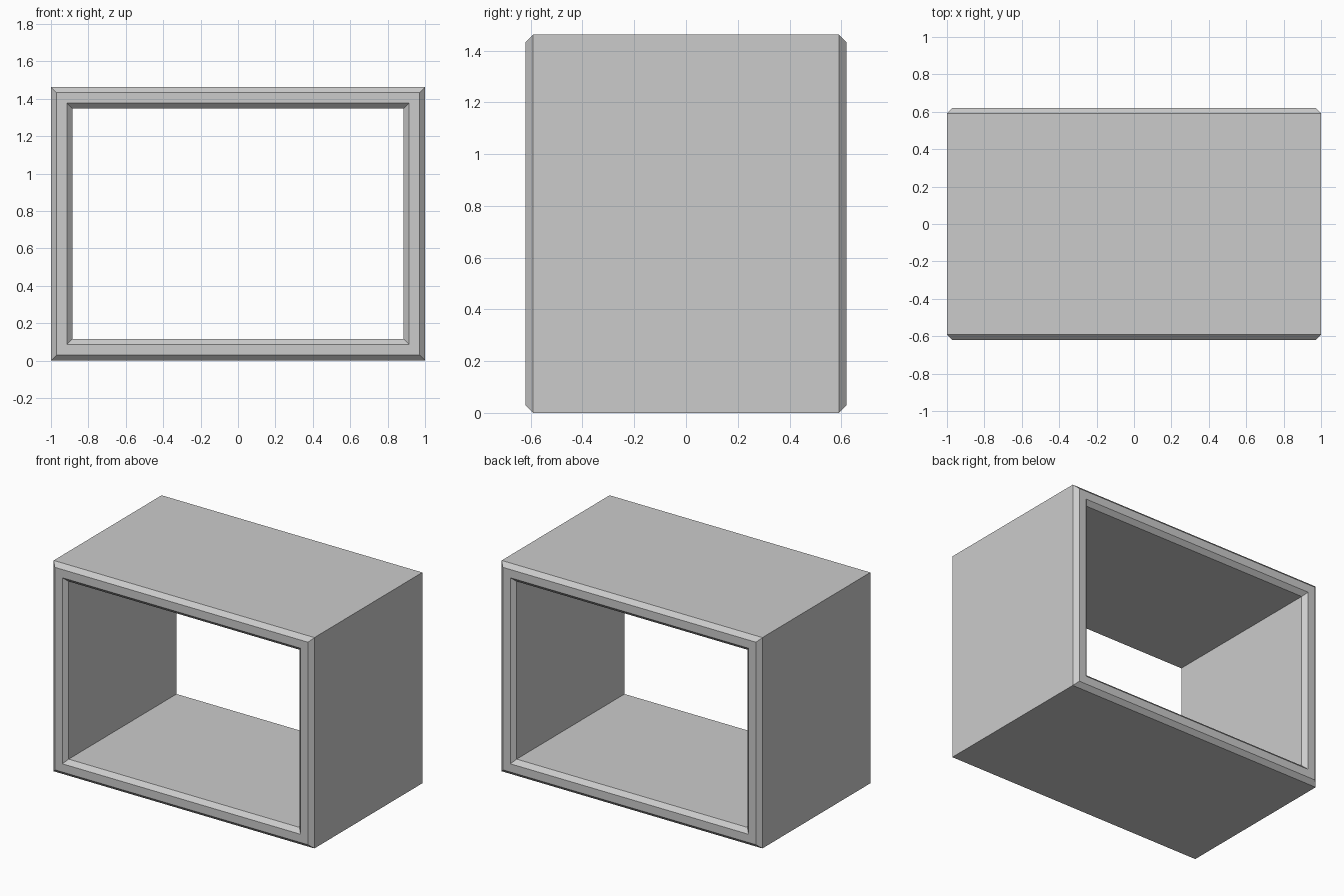
import bpy, bmesh

if "Cube" in bpy.data.objects:
    bpy.data.objects.remove(bpy.data.objects["Cube"])

W, D, H = 1.0, 0.62, 1.462   # half width, half depth, full height
WALL, C = 0.115, 0.029       # wall thickness, chamfer

# Wall cross-section: (inset from outer face, y), chamfered on both rims
profile = [(0, -D + C), (C, -D), (WALL - C, -D), (WALL, -D + C),
           (WALL, D - C), (WALL - C, D), (C, D), (0, D - C)]

# Sweep the section around the four corners of the box
bm = bmesh.new()
rings = []
for sx, sz in [(-1, -1), (1, -1), (1, 1), (-1, 1)]:
    rings.append([bm.verts.new((sx * (W - i), y, H / 2 + sz * (H / 2 - i)))
                  for i, y in profile])
n = len(profile)
for k in range(4):
    a, b = rings[k], rings[(k + 1) % 4]
    for j in range(n):
        m = (j + 1) % n
        bm.faces.new((a[j], b[j], b[m], a[m]))
bmesh.ops.recalc_face_normals(bm, faces=bm.faces[:])

# Open box shell
mesh = bpy.data.meshes.new("open_box_frame")
bm.to_mesh(mesh)
bm.free()
bpy.context.collection.objects.link(bpy.data.objects.new("open_box_frame", mesh))
